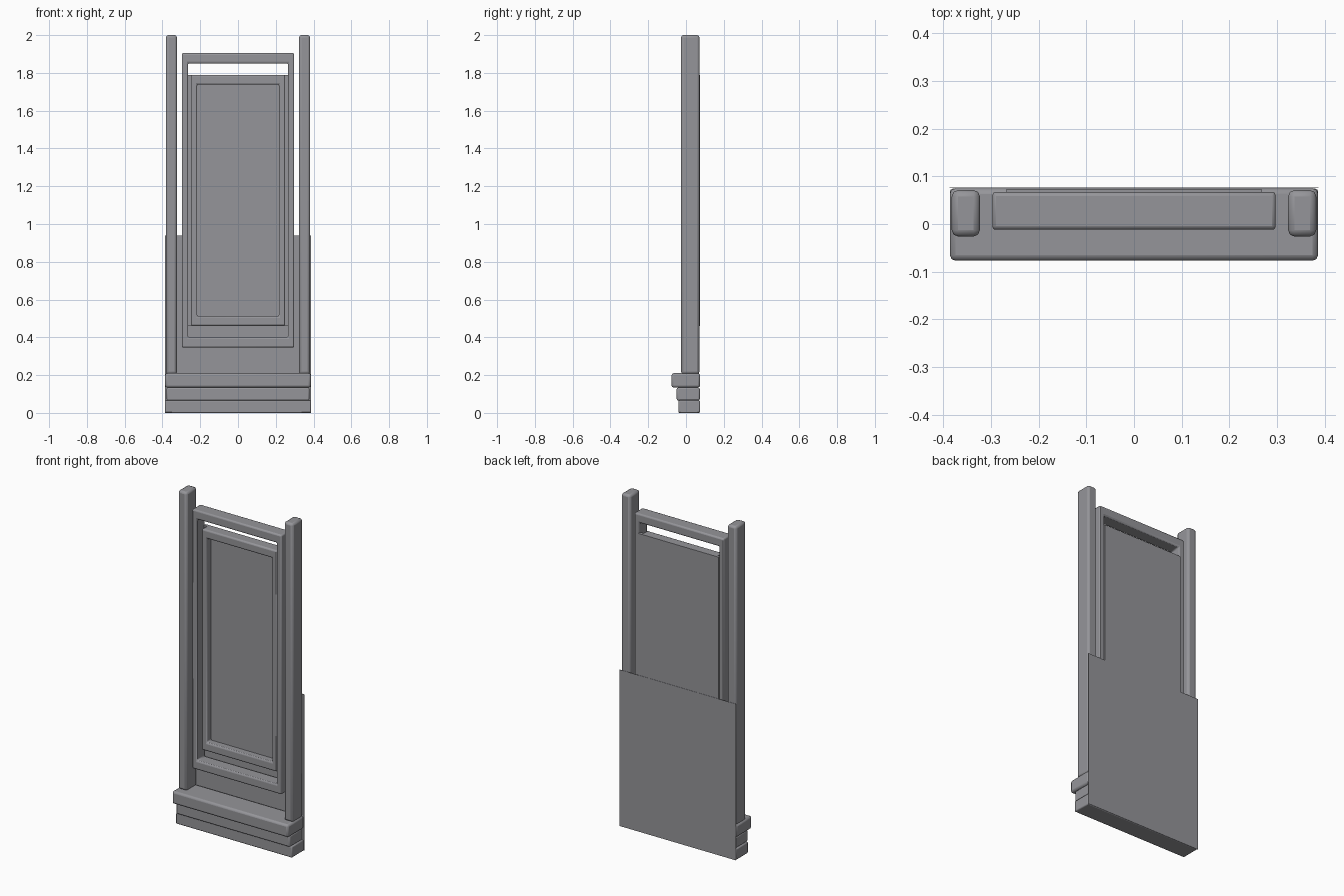
import bpy, bmesh

if "Cube" in bpy.data.objects:
    bpy.data.objects.remove(bpy.data.objects["Cube"])

grey = bpy.data.materials.new("grey")
grey.diffuse_color = (0.30, 0.30, 0.32, 1)
grey.use_nodes = True
grey.node_tree.nodes["Principled BSDF"].inputs["Base Color"].default_value = grey.diffuse_color


def box(bm, lo, hi):
    """Add an axis-aligned box between two corners."""
    verts = bmesh.ops.create_cube(bm, size=1)["verts"]
    for v in verts:
        v.co = [(a + b) / 2 + c * (b - a) for a, b, c in zip(lo, hi, v.co)]


def finish(name, bm, bevel=0.0):
    me = bpy.data.meshes.new(name)
    bm.to_mesh(me)
    bm.free()
    me.materials.append(grey)
    ob = bpy.data.objects.new(name, me)
    bpy.context.collection.objects.link(ob)
    if bevel:
        mod = ob.modifiers.new("rounded_edges", "BEVEL")
        mod.width = bevel
        mod.segments = 2
    bpy.ops.object.select_all(action="DESELECT")
    ob.select_set(True)
    bpy.context.view_layer.objects.active = ob
    bpy.ops.object.shade_smooth_by_angle()
    return ob


def slab(name, lo, hi, bevel=0.0):
    bm = bmesh.new()
    box(bm, lo, hi)
    return finish(name, bm, bevel)


def frame(name, half, z0, z1, y0, y1, side, rail, bevel):
    """Rectangular frame as one closed ring of four bars."""
    bm = bmesh.new()
    rings = []
    for y in (y0, y1):
        for w, a, b in ((half, z0, z1), (half - side, z0 + rail, z1 - rail)):
            rings.append([bm.verts.new((x, y, z)) for x, z in
                          ((-w, a), (w, a), (w, b), (-w, b))])
    fo, fi, bo, bi = rings
    for i in range(4):
        j = (i + 1) % 4
        for p, q in ((fo, fi), (fi, bi), (bi, bo), (bo, fo)):
            bm.faces.new((p[i], p[j], q[j], q[i]))
    bmesh.ops.recalc_face_normals(bm, faces=bm.faces)
    return finish(name, bm, bevel)


# Stepped base
slab("base_foot", (-0.386, -0.04, 0), (0.386, 0.074, 0.067), 0.006)
slab("base_middle", (-0.378, -0.049, 0.065), (0.378, 0.073, 0.134), 0.008)
slab("base_cap", (-0.386, -0.077, 0.134), (0.386, 0.075, 0.21), 0.012)

# Side posts
for side, name in ((-1, "left_post"), (1, "right_post")):
    xs = sorted((side * 0.323, side * 0.382))
    slab(name, (xs[0], -0.026, 0.205), (xs[1], 0.071, 2.0), 0.013)

# Outer frame, inner moulding and panel
frame("outer_frame", 0.297, 0.345, 1.905, -0.012, 0.067, 0.032, 0.055, 0.008)
frame("panel_moulding", 0.249, 0.46, 1.79, 0.012, 0.068, 0.032, 0.052, 0.008)
slab("panel", (-0.267, 0.055, 0.46), (0.267, 0.073, 1.79))

# Thin backing sheet
slab("back_sheet", (-0.387, 0.0755, 0), (0.387, 0.077, 0.94))
